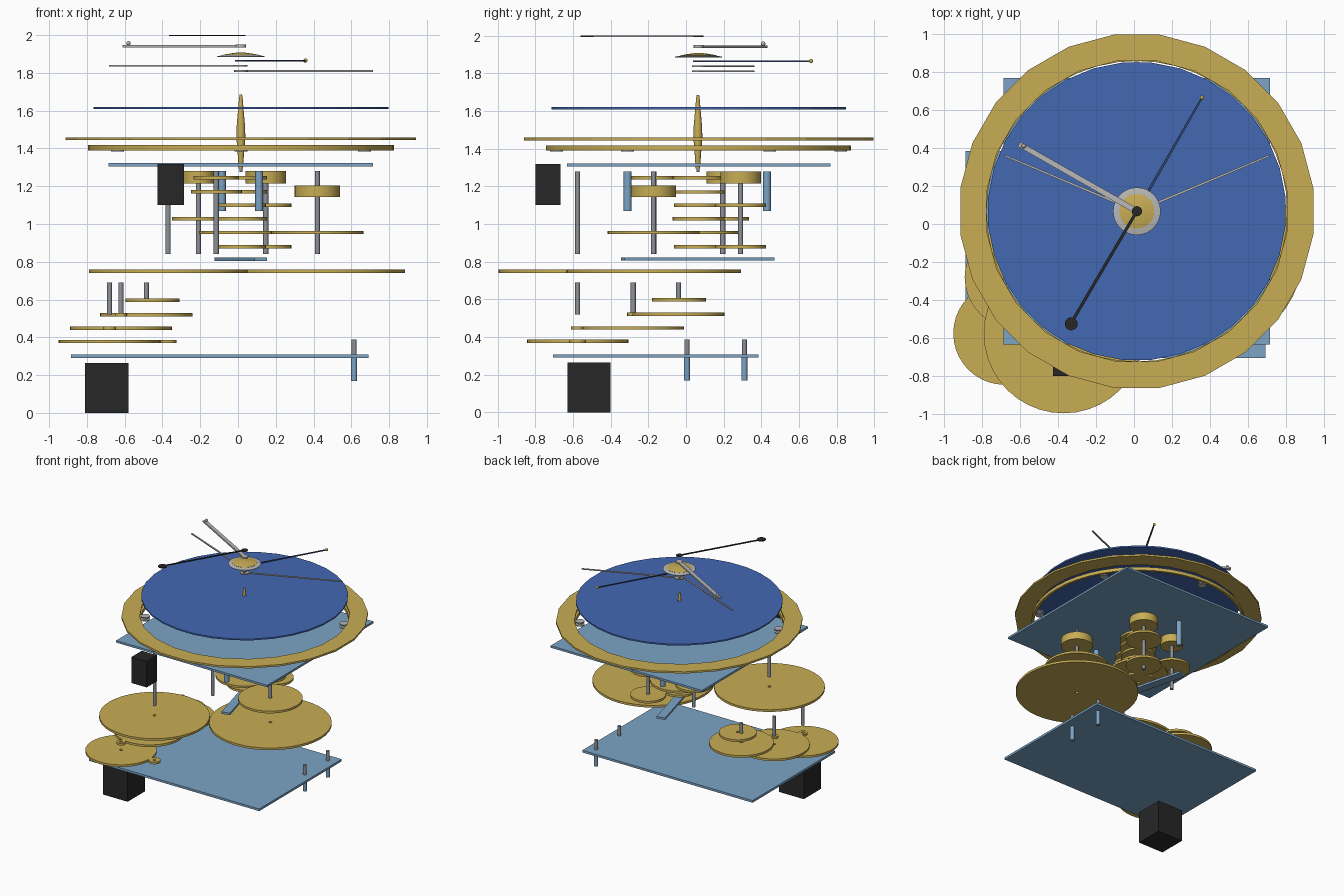
import bpy, bmesh, math
from mathutils import Vector

if "Cube" in bpy.data.objects:
    bpy.data.objects.remove(bpy.data.objects["Cube"])

def mat(name, c):
    m = bpy.data.materials.new(name)
    m.diffuse_color = (*c, 1)
    m.use_nodes = True
    m.node_tree.nodes["Principled BSDF"].inputs["Base Color"].default_value = m.diffuse_color
    return m

GOLD = mat("brass", (0.58, 0.42, 0.09))
PALE = mat("plate_blue", (0.20, 0.37, 0.56))
BLUE = mat("dial_blue", (0.055, 0.14, 0.45))
STEEL = mat("steel", (0.27, 0.29, 0.32))
SILVER = mat("silver", (0.48, 0.48, 0.48))
BLACK = mat("black", (0.02, 0.02, 0.02))
NAVY = mat("dark_blue", (0.03, 0.06, 0.17))
CX, CY = 0.015, 0.067          # main axis

def finish(bm, name, m, smooth=True):
    bmesh.ops.recalc_face_normals(bm, faces=bm.faces)
    me = bpy.data.meshes.new(name)
    bm.to_mesh(me)
    bm.free()
    ob = bpy.data.objects.new(name, me)
    bpy.context.collection.objects.link(ob)
    me.materials.append(m)
    if smooth:
        bpy.context.view_layer.objects.active = ob
        ob.select_set(True)
        bpy.ops.object.shade_smooth_by_angle(angle=math.radians(30))
        ob.select_set(False)
    return ob

def lathe(name, m, x, y, prof, n=40, closed=False, turn=0.0, smooth=True):
    """Spin (radius, z) points about a vertical axis; closed joins last to first, else caps."""
    bm = bmesh.new()
    rings = [[bm.verts.new((x + r * math.cos(turn + math.tau * i / n),
                            y + r * math.sin(turn + math.tau * i / n), z)) for i in range(n)]
             for r, z in prof]
    pairs = list(zip(rings, rings[1:]))
    if closed:
        pairs.append((rings[-1], rings[0]))
    else:
        bm.faces.new(rings[0])
        bm.faces.new(rings[-1])
    for a, b in pairs:
        for i in range(n):
            j = (i + 1) % n
            bm.faces.new((a[i], a[j], b[j], b[i]))
    return finish(bm, name, m, smooth)

def disc(name, m, x, y, r, z0, z1, n=40):
    return lathe(name, m, x, y, [(r, z0), (r, z1)], n)

def ring(name, m, x, y, ri, ro, z0, z1, n=40, turn=0.0, smooth=True):
    return lathe(name, m, x, y, [(ri, z0), (ro, z0), (ro, z1), (ri, z1)], n, True, turn, smooth)

def box(name, m, x0, x1, y0, y1, z0, z1):
    bm = bmesh.new()
    bmesh.ops.create_cube(bm, size=1)
    for v in bm.verts:
        v.co = ((x0 + x1) / 2 + v.co.x * (x1 - x0), (y0 + y1) / 2 + v.co.y * (y1 - y0),
                (z0 + z1) / 2 + v.co.z * (z1 - z0))
    return finish(bm, name, m, False)

def bar(name, m, a, b, w0, w1, z0, z1):
    """Flat tapered bar from point a to point b."""
    a, b = Vector(a), Vector(b)
    d = (b - a).normalized()
    s = Vector((-d.y, d.x))
    pts = [a + s * w0 / 2, a - s * w0 / 2, b - s * w1 / 2, b + s * w1 / 2]
    bm = bmesh.new()
    f = bm.faces.new([bm.verts.new((p.x, p.y, z0)) for p in pts])
    e = bmesh.ops.extrude_face_region(bm, geom=[f])
    for v in e["geom"]:
        if isinstance(v, bmesh.types.BMVert):
            v.co.z = z1
    return finish(bm, name, m, False)

def ball(name, m, x, y, z, r):
    bm = bmesh.new()
    bmesh.ops.create_uvsphere(bm, u_segments=16, v_segments=8, radius=r)
    bmesh.ops.translate(bm, verts=bm.verts, vec=(x, y, z))
    return finish(bm, name, m)

# ---- pointers, top to bottom
C = (CX, CY)
bar("black_pointer", BLACK, C, (-0.33, -0.52), 0.016, 0.016, 1.995, 2.0)
disc("black_pointer_hub", BLACK, CX, CY, 0.026, 1.994, 2.0, 20)
disc("black_pointer_end", BLACK, -0.33, -0.525, 0.034, 1.994, 2.0, 20)
bar("silver_pointer", SILVER, C, (-0.605, 0.42), 0.03, 0.028, 1.935, 1.948)
disc("silver_pointer_hub", SILVER, CX, CY, 0.027, 1.935, 1.95, 20)
ball("silver_pointer_ball", SILVER, -0.58, 0.41, 1.957, 0.012)
lathe("cap_rim", SILVER, CX, CY, [(0.08, 1.884), (0.125, 1.884), (0.125, 1.888), (0.09, 1.895), (0.08, 1.895)], 32, True)
lathe("cap_dome", GOLD, CX, CY, [(0.092, 1.886), (0.092, 1.896), (0.06, 1.902), (0.025, 1.907)], 32)
bar("blue_pointer", NAVY, C, (0.355, 0.66), 0.016, 0.01, 1.861, 1.868)
disc("blue_pointer_hub", NAVY, CX, CY, 0.03, 1.861, 1.868, 20)
ball("blue_pointer_tip", GOLD, 0.357, 0.664, 1.865, 0.011)
for nm, tip, z in (("left", (-0.68, 0.36), 1.838), ("right", (0.713, 0.36), 1.81)):
    bar(f"{nm}_thin_pointer", SILVER, C, tip, 0.013, 0.01, z - 0.004, z + 0.004)
    ring(f"{nm}_thin_pointer_hub", SILVER, CX, CY, 0.014, 0.035, z - 0.004, z + 0.004, 20)

# ---- dial, rings, rollers
ring("dial", BLUE, CX, CY, 0.014, 0.785, 1.608, 1.62, 32, math.pi / 32, False)
ring("outer_ring", GOLD, CX, CY, 0.797, 0.936, 1.444, 1.459, 24, math.pi / 24, False)
ring("inner_ring", GOLD, CX, CY, 0.79, 0.81, 1.39, 1.418, 48)
for i in range(6):
    t = math.radians(30 + 60 * i)
    x, y = CX + 0.755 * math.cos(t), CY + 0.755 * math.sin(t)
    lathe(f"roller_{i}", SILVER, x, y, [(0.034, 1.385), (0.034, 1.393), (0.022, 1.397), (0.022, 1.406),
                                        (0.034, 1.41), (0.034, 1.418)], 16)

# ---- plates, posts, motors
box("upper_plate", PALE, -0.685, 0.715, -0.633, 0.767, 1.305, 1.322)
box("lower_plate", PALE, -0.885, 0.69, -0.705, 0.385, 0.29, 0.308)
for i, y in enumerate((0.005, 0.31)):
    disc(f"lower_post_{i}", STEEL, 0.615, y, 0.013, 0.17, 0.388, 16)
    disc(f"lower_post_collar_{i}", PALE, 0.615, y, 0.016, 0.17, 0.3, 16)
posts = ((0.112, -0.31), (-0.085, 0.43))
bar("bridge", PALE, (0.12, -0.335), (-0.09, 0.46), 0.07, 0.07, 0.805, 0.822)
for i, (x, y) in enumerate(posts):
    disc(f"bridge_post_{i}", PALE, x, y, 0.021, 1.07, 1.28, 16)
box("upper_motor", BLACK, -0.425, -0.285, -0.80, -0.665, 1.1, 1.318)
box("lower_motor", BLACK, -0.81, -0.58, -0.63, -0.40, 0.0, 0.265)

# ---- central spindle
lathe("spindle", GOLD, CX, CY - 0.004, [(0.012, 1.295), (0.016, 1.36), (0.024, 1.46), (0.022, 1.52), (0.01, 1.66), (0.007, 1.685)], 20)
disc("spindle_tip", STEEL, CX, CY - 0.004, 0.008, 1.275, 1.30, 16)

# ---- shafts: x, y, bottom, top
A, B, D, E, F = (-0.37, -0.575), (-0.21, 0.195), (-0.115, -0.17), (0.147, 0.29), (0.42, -0.172)
G, H, J = (-0.68, -0.575), (-0.62, -0.28), (-0.485, -0.04)
for i, (p, z0, z1) in enumerate([(s, 0.84, 1.28) for s in (A, B, D, E, F)] +
                                [(G, 0.52, 0.69), (H, 0.52, 0.69), (J, 0.60, 0.69)]):
    disc(f"shaft_{i}", STEEL, *p, 0.0135, z0, z1, 16)

# ---- gears: centre, radius, mid height
K = (-0.453, -0.038)            # offset gear
gears = [(A, 0.42, 0.75), (F, 0.465, 0.75), (F, 0.245, 0.955), (C, 0.222, 0.955),
         (E, 0.135, 0.88), (C, 0.132, 0.88), (B, 0.14, 1.028), (C, 0.138, 1.028),
         (E, 0.135, 1.1), (C, 0.132, 1.1), (D, 0.135, 1.17), (C, 0.138, 1.17),
         (D, 0.12, 1.245), (C, 0.138, 1.245),
         (G, 0.27, 0.378), (A, 0.045, 0.378), (H, 0.27, 0.448), (G, 0.035, 0.448),
         (J, 0.245, 0.52), (H, 0.032, 0.52), (K, 0.143, 0.597)]
for i, (p, r, z) in enumerate(gears):
    ring(f"gear_{i}", GOLD, *p, 0.0125, r, z - 0.009, z + 0.009, 40 if r > 0.1 else 16)

# ---- drums
for i, (p, r, z0, z1) in enumerate(((E, 0.108, 1.215, 1.28), (B, 0.085, 1.215, 1.28), (F, 0.12, 1.143, 1.205))):
    disc(f"drum_{i}", GOLD, *p, r, z0, z1)
